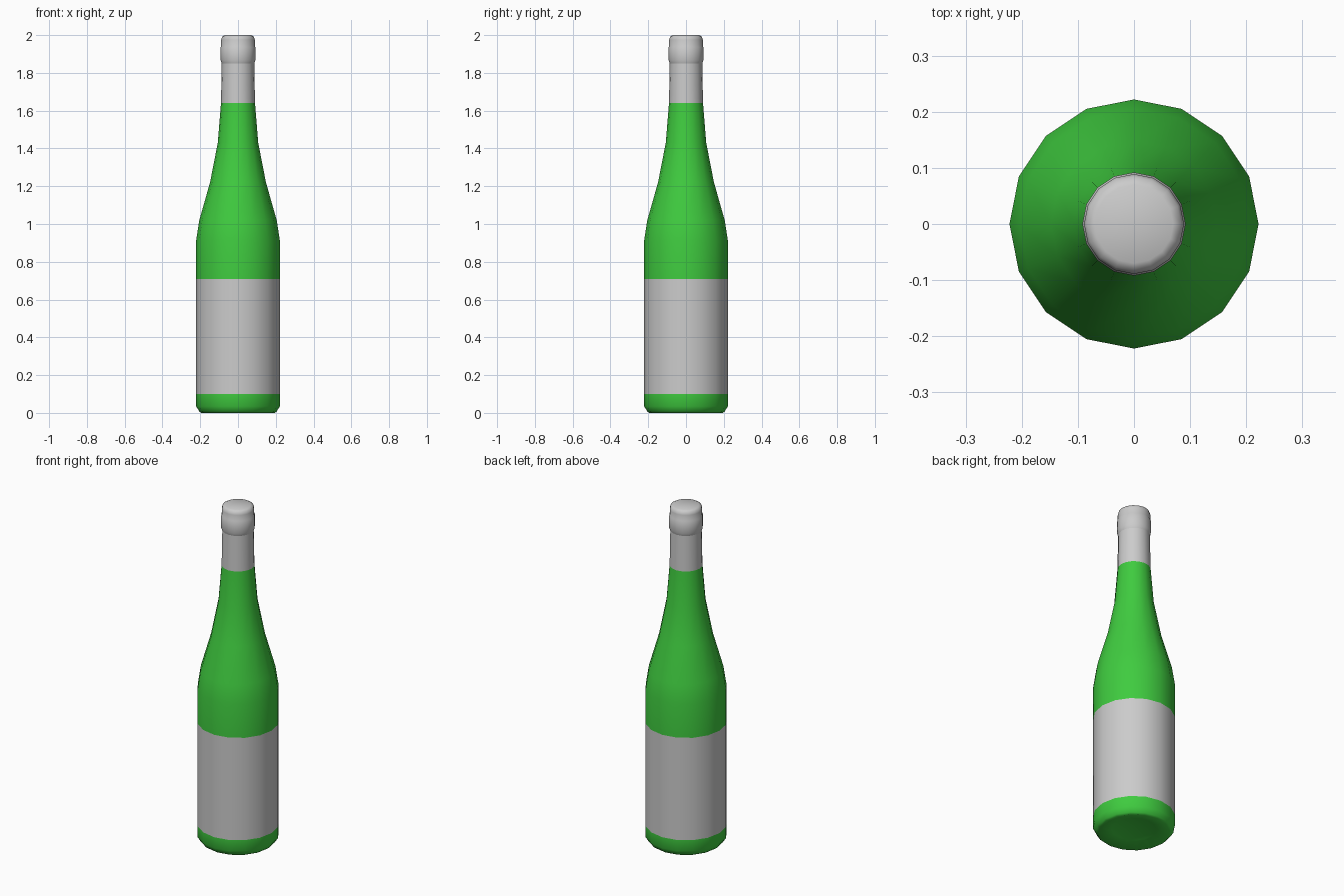
import bpy
import bmesh
from math import cos, sin, pi

if "Cube" in bpy.data.objects:
    bpy.data.objects.remove(bpy.data.objects["Cube"])

SIDES = 16

green = bpy.data.materials.new("green_glass")
green.diffuse_color = (0.05, 0.60, 0.05, 1)
green.use_nodes = True
green.node_tree.nodes["Principled BSDF"].inputs["Base Color"].default_value = green.diffuse_color


def lathe(name, profile, material=None, angle=60):
    """Spin (radius, height) points, listed bottom to top, around z."""
    bm = bmesh.new()
    rings = []
    for r, z in profile:
        if r == 0:
            rings.append([bm.verts.new((0, 0, z))] * SIDES)
        else:
            rings.append([bm.verts.new((r * cos(2 * pi * i / SIDES),
                                        r * sin(2 * pi * i / SIDES), z))
                          for i in range(SIDES)])
    for low, high in zip(rings, rings[1:]):
        for i in range(SIDES):
            j = (i + 1) % SIDES
            corners = dict.fromkeys((low[i], low[j], high[j], high[i]))
            bm.faces.new(list(corners))
    mesh = bpy.data.meshes.new(name)
    bm.to_mesh(mesh)
    bm.free()
    obj = bpy.data.objects.new(name, mesh)
    bpy.context.collection.objects.link(obj)
    if material:
        mesh.materials.append(material)
    bpy.ops.object.select_all(action='DESELECT')
    obj.select_set(True)
    bpy.context.view_layer.objects.active = obj
    bpy.ops.object.shade_smooth_by_angle(angle=angle * pi / 180)
    return obj


# Glass base with a shallow hollow underneath
lathe("glass_base", [(0, 0.03), (0.12, 0.02), (0.195, 0.0), (0.205, 0.008),
                     (0.222, 0.035), (0.222, 0.10)], green)

# Paper label wrapped round the body
lathe("label", [(0.222, 0.10), (0.222, 0.71)])

# Upper body, sloping shoulder and neck
lathe("glass_shoulder", [(0.222, 0.71), (0.222, 0.91), (0.205, 1.02),
                         (0.148, 1.22), (0.107, 1.43), (0.09, 1.64)], green)

# Foil sleeve on the neck
lathe("neck_foil", [(0.09, 1.64), (0.086, 1.85)])

# Cap with a lower band, a fine groove and a rounded top
lathe("cap", [(0.086, 1.85), (0.092, 1.867), (0.092, 1.937), (0.089, 1.942),
              (0.089, 1.975), (0.084, 1.992), (0.07, 2.0), (0, 2.0)])
